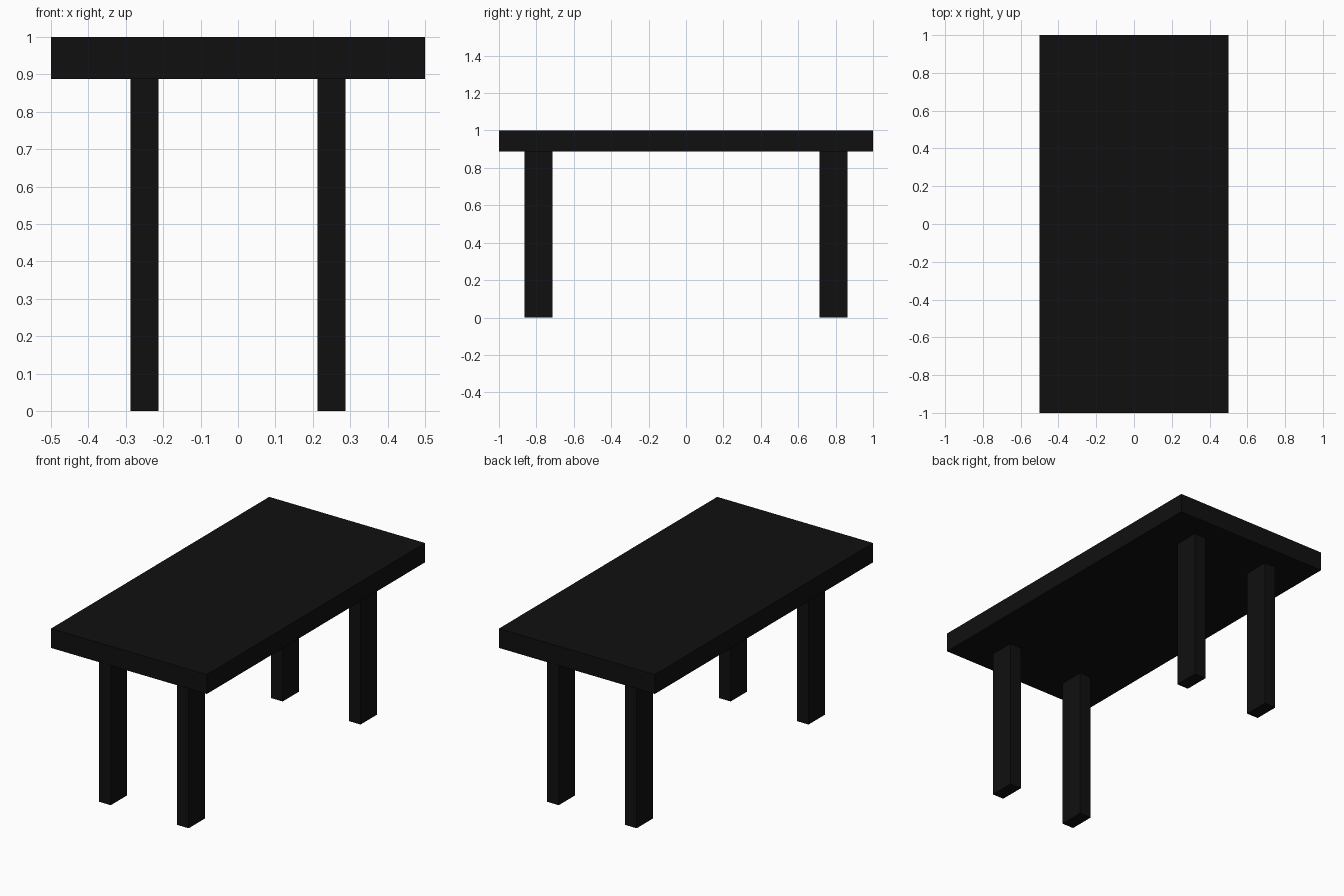
import bpy

if "Cube" in bpy.data.objects:
    bpy.data.objects.remove(bpy.data.objects["Cube"])

TOP_Z = 1.0
UNDER_Z = 0.888

black = bpy.data.materials.new("black_paint")
black.diffuse_color = (0.005, 0.005, 0.005, 1)
black.use_nodes = True
black.node_tree.nodes["Principled BSDF"].inputs["Base Color"].default_value = black.diffuse_color


def box(name, x, y, z0, z1, width, depth):
    bpy.ops.mesh.primitive_cube_add(size=1, location=(x, y, (z0 + z1) / 2))
    obj = bpy.context.object
    obj.name = name
    obj.scale = (width, depth, z1 - z0)
    bpy.ops.object.transform_apply(location=False, rotation=False, scale=True)
    obj.data.materials.append(black)
    return obj


# Table top slab
box("table_top", 0, 0, UNDER_Z, TOP_Z, 1.0, 2.0)

# Four legs, inset from the edges
for y_name, sy in (("front", -1), ("back", 1)):
    for x_name, sx in (("left", -1), ("right", 1)):
        box(f"{y_name}_{x_name}_leg", sx * 0.25, sy * 0.7875, 0, UNDER_Z, 0.075, 0.15)
